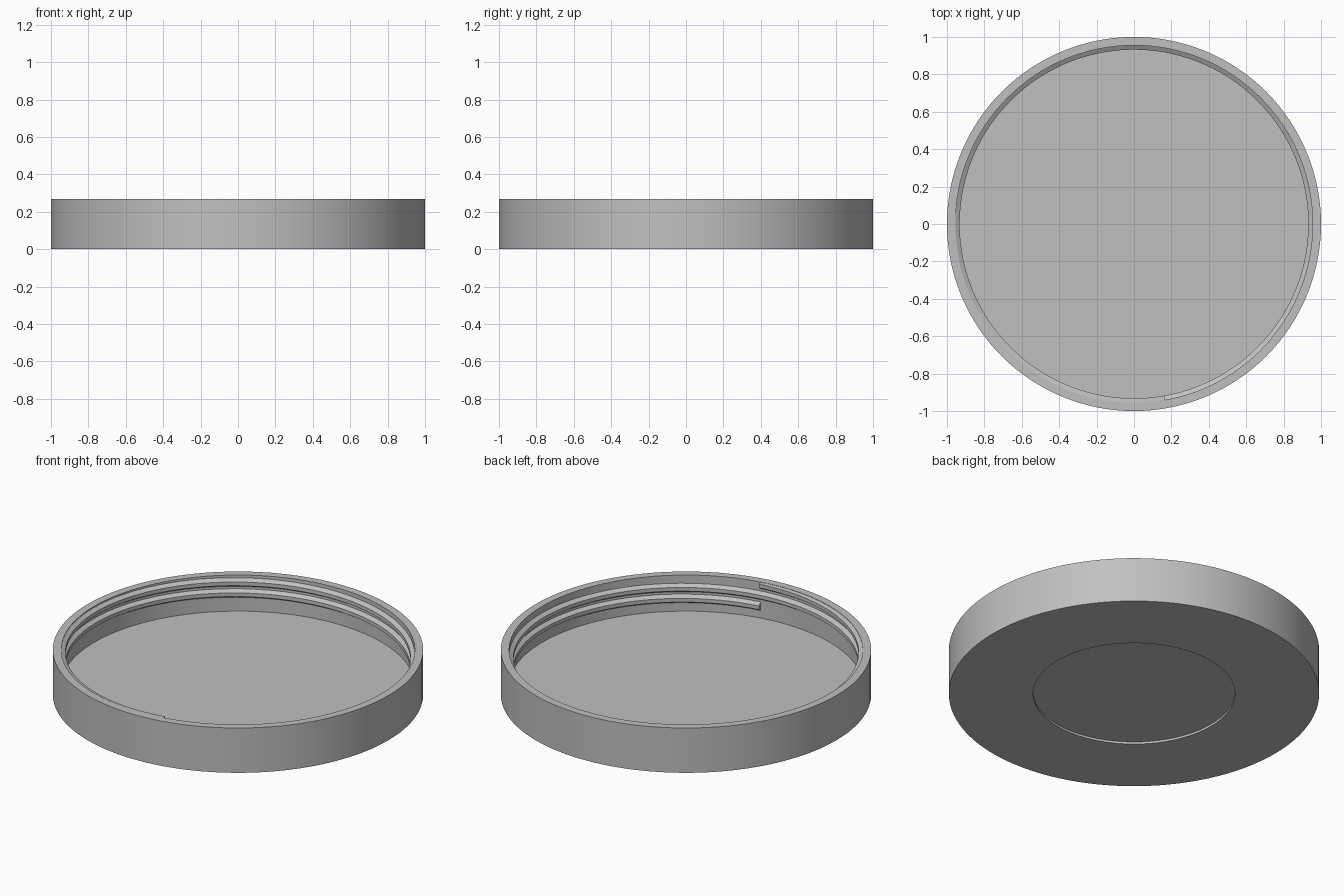
import bpy, bmesh
from math import sin, cos, pi, radians

SEGMENTS = 128
RADIUS, HEIGHT = 1.0, 0.267
BORE, FLOOR = 0.955, 0.052
RECESS, RECESS_DEPTH = 0.545, 0.013

cube = bpy.data.objects.get("Cube")
if cube:
    bpy.data.objects.remove(cube, do_unlink=True)

# Single plain grey plastic
grey = bpy.data.materials.new("grey plastic")
grey.use_nodes = True
colour = (0.53, 0.53, 0.53, 1)
grey.diffuse_color = colour
for node in grey.node_tree.nodes:
    if node.type == "BSDF_PRINCIPLED":
        node.inputs["Base Color"].default_value = colour


def finish(bm, name):
    bmesh.ops.recalc_face_normals(bm, faces=bm.faces)
    mesh = bpy.data.meshes.new(name)
    bm.to_mesh(mesh)
    bm.free()
    mesh.materials.append(grey)
    obj = bpy.data.objects.new(name, mesh)
    bpy.context.collection.objects.link(obj)
    bpy.ops.object.select_all(action="DESELECT")
    obj.select_set(True)
    bpy.context.view_layer.objects.active = obj
    bpy.ops.object.shade_smooth_by_angle(angle=radians(25))
    return obj


# Lid shell: lathed cross-section with a shallow round recess underneath
profile = [(0, RECESS_DEPTH), (RECESS, RECESS_DEPTH), (RECESS, 0), (RADIUS, 0),
           (RADIUS, HEIGHT), (BORE, HEIGHT), (BORE, FLOOR), (0, FLOOR)]
bm = bmesh.new()
verts = [bm.verts.new((r, 0, z)) for r, z in profile]
edges = [bm.edges.new(pair) for pair in zip(verts, verts[1:])]
bmesh.ops.spin(bm, geom=verts + edges, cent=(0, 0, 0), axis=(0, 0, 1),
               angle=2 * pi, steps=SEGMENTS, use_merge=True)
bmesh.ops.remove_doubles(bm, verts=bm.verts, dist=0.0001)
finish(bm, "lid_shell")

# Screw thread: trapezoid swept along a two-turn helix inside the wall
CREST, PITCH, TURNS = 0.932, 0.065, 2
START_ANGLE, START_Z = radians(280), 0.123
section = [(BORE + 0.004, -0.028), (CREST, -0.011),
           (CREST, 0.011), (BORE + 0.004, 0.028)]
bm = bmesh.new()
rings = []
for i in range(SEGMENTS * TURNS + 1):
    turn = i / SEGMENTS
    a = START_ANGLE + 2 * pi * turn
    z = START_Z + PITCH * turn
    rings.append([bm.verts.new((r * cos(a), r * sin(a), min(z + dz, HEIGHT - 0.001)))
                  for r, dz in section])
for one, two in zip(rings, rings[1:]):
    for k in range(len(section)):
        n = (k + 1) % len(section)
        bm.faces.new((one[k], one[n], two[n], two[k]))
bm.faces.new(rings[0])
bm.faces.new(rings[-1][::-1])
finish(bm, "screw_thread")
